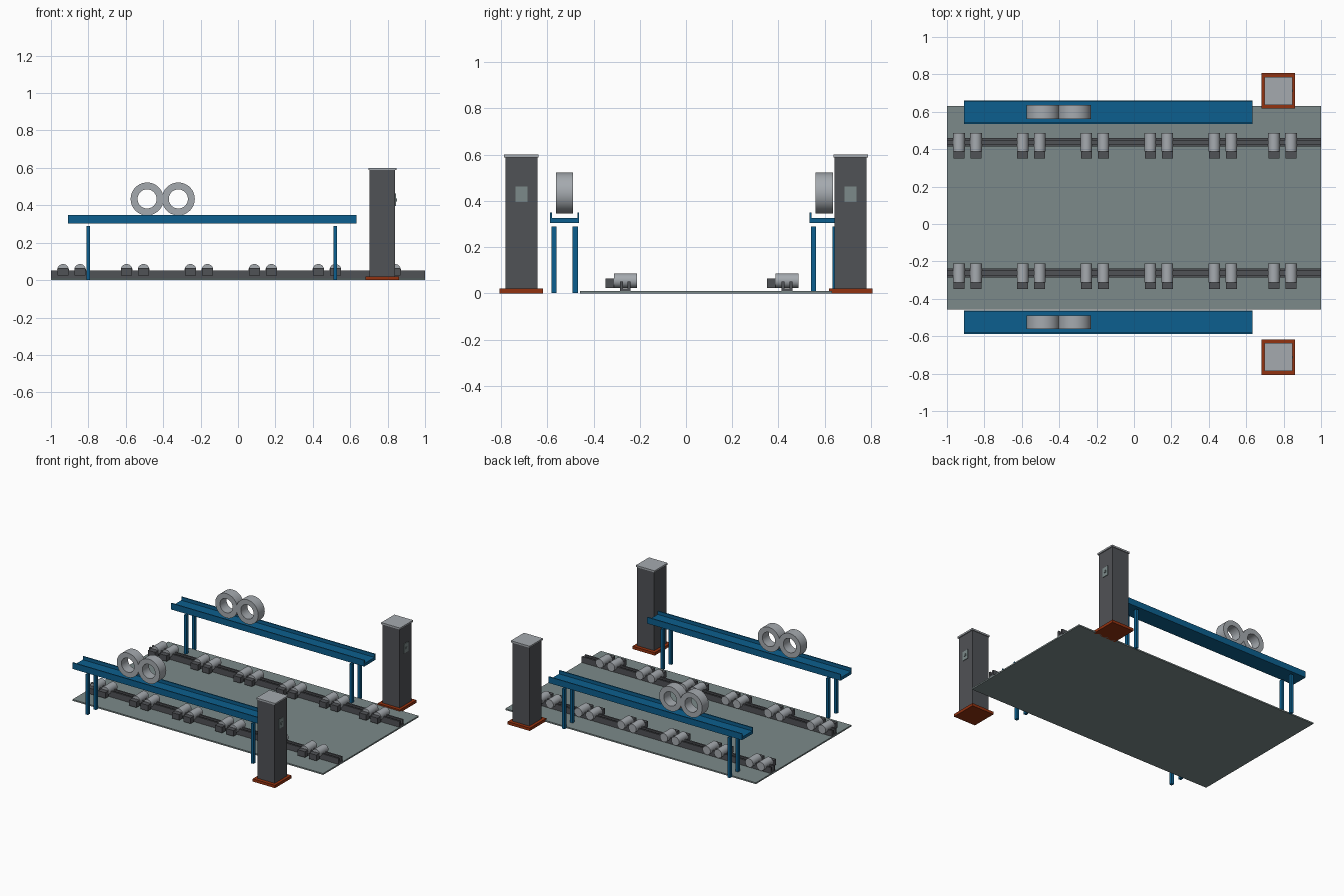
import bpy
import bmesh
import math
from mathutils import Matrix

cube = bpy.data.objects.get("Cube")
if cube:
    bpy.data.objects.remove(cube, do_unlink=True)


def srgb(*rgb):
    return tuple((c / 255 / 12.92) if c < 11 else ((c / 255 + 0.055) / 1.055) ** 2.4 for c in rgb) + (1.0,)


def material(name, colour):
    m = bpy.data.materials.new(name)
    m.use_nodes = True
    m.diffuse_color = colour
    m.node_tree.nodes["Principled BSDF"].inputs["Base Color"].default_value = colour
    return m


BLUE = material("blue paint", srgb(12, 95, 142))
DARK = material("dark grey steel", srgb(80, 82, 86))
LIGHT = material("light grey metal", srgb(165, 170, 175))
SLATE = material("slate floor", srgb(124, 138, 138))
RUST = material("rust red base", srgb(146, 50, 16))


def finish(name, bm, mat, smooth=False):
    bmesh.ops.recalc_face_normals(bm, faces=bm.faces)
    mesh = bpy.data.meshes.new(name)
    bm.to_mesh(mesh)
    bm.free()
    mesh.materials.append(mat)
    obj = bpy.data.objects.new(name, mesh)
    bpy.context.collection.objects.link(obj)
    if smooth:
        bpy.ops.object.select_all(action='DESELECT')
        obj.select_set(True)
        bpy.context.view_layer.objects.active = obj
        bpy.ops.object.shade_smooth_by_angle(angle=math.radians(35))
    return obj


def box(name, x, y, z, mat):
    """Box given by its (low, high) range on each axis."""
    bm = bmesh.new()
    bmesh.ops.create_cube(bm, size=1)
    for v in bm.verts:
        for i, (lo, hi) in enumerate((x, y, z)):
            v.co[i] = lo if v.co[i] < 0 else hi
    return finish(name, bm, mat)


def cylinder_y(name, x, y, z, radius, mat):
    bm = bmesh.new()
    turn = Matrix.Translation((x, sum(y) / 2, z)) @ Matrix.Rotation(math.pi / 2, 4, 'X')
    bmesh.ops.create_cone(bm, cap_ends=True, segments=32, radius1=radius, radius2=radius,
                          depth=y[1] - y[0], matrix=turn)
    return finish(name, bm, mat, True)


def ring_y(name, x, y, z, outer, inner, mat, steps=48):
    """Rectangular section revolved around an axis along y."""
    bm = bmesh.new()
    section = [(outer, y[0]), (outer, y[1]), (inner, y[1]), (inner, y[0])]
    rows = []
    for i in range(steps):
        a = math.tau * i / steps
        rows.append([bm.verts.new((x + r * math.cos(a), d, z + r * math.sin(a))) for r, d in section])
    for i in range(steps):
        p, q = rows[i], rows[(i + 1) % steps]
        for k in range(4):
            n = (k + 1) % 4
            bm.faces.new((p[k], p[n], q[n], q[k]))
    return finish(name, bm, mat, True)


def channel(name, x, y, z, wall, floor, mat):
    """U-shaped profile, open upwards, extruded along x."""
    (a, b), (lo, hi) = y, z
    profile = [(a, lo), (b, lo), (b, hi), (b - wall, hi), (b - wall, lo + floor),
               (a + wall, lo + floor), (a + wall, hi), (a, hi)]
    bm = bmesh.new()
    face = bm.faces.new([bm.verts.new((x[0], py, pz)) for py, pz in profile])
    out = bmesh.ops.extrude_face_region(bm, geom=[face])
    moved = [v for v in out["geom"] if isinstance(v, bmesh.types.BMVert)]
    bmesh.ops.translate(bm, verts=moved, vec=(x[1] - x[0], 0, 0))
    return finish(name, bm, mat)


def span(centre, half):
    return (centre - half, centre + half)


# Floor plate
box("floor_plate", (-1, 1), (-0.458, 0.632), (0, 0.01), SLATE)

# Two roller rails, each with six pairs of driven rollers
pair_centres = [-0.89, -0.55, -0.209, 0.133, 0.475, 0.794]
for side, y in (("front", -0.262), ("back", 0.437)):
    channel(side + "_rail", (-1, 1), span(y, 0.023), (0.01, 0.052), 0.013, 0.012, DARK)
    for i, centre in enumerate(pair_centres):
        for j, x in enumerate((centre - 0.0455, centre + 0.0455)):
            tag = f"{side}_{i + 1}_{j + 1}"
            cylinder_y("roller_" + tag, x, span(y, 0.05), 0.055, 0.031, LIGHT)
            box("roller_motor_" + tag, span(x, 0.029), (y - 0.086, y - 0.049), (0.024, 0.065), DARK)

# Two raised troughs on legs, each holding a pair of rings
for side, y in (("front", -0.525), ("back", 0.598)):
    channel(side + "_trough", (-0.91, 0.633), span(y, 0.063), (0.304, 0.349), 0.008, 0.021, BLUE)
    for i, x in enumerate((-0.8, 0.52)):
        for j, offset in enumerate((-0.046, 0.046)):
            box(f"{side}_leg_{i + 1}_{j + 1}", span(x, 0.01), span(y + offset, 0.011), (0.001, 0.29), BLUE)
    for i, x in enumerate((-0.486, -0.319)):
        ring_y(f"{side}_ring_{i + 1}", x, span(y, 0.037), 0.434, 0.088, 0.051, LIGHT)

# Two control towers
for side, y in (("front", -0.712), ("back", 0.712)):
    box(side + "_tower_base", (0.682, 0.86), span(y, 0.094), (0, 0.02), RUST)
    box(side + "_tower_column", (0.704, 0.84), span(y, 0.069), (0.02, 0.588), DARK)
    box(side + "_tower_cap", (0.697, 0.847), span(y, 0.075), (0.588, 0.6), LIGHT)
    box(side + "_tower_panel", (0.84, 0.844), span(y, 0.026), (0.396, 0.463), SLATE)
    box(side + "_panel_button", (0.844, 0.849), span(y, 0.007), (0.421, 0.437), SLATE)
